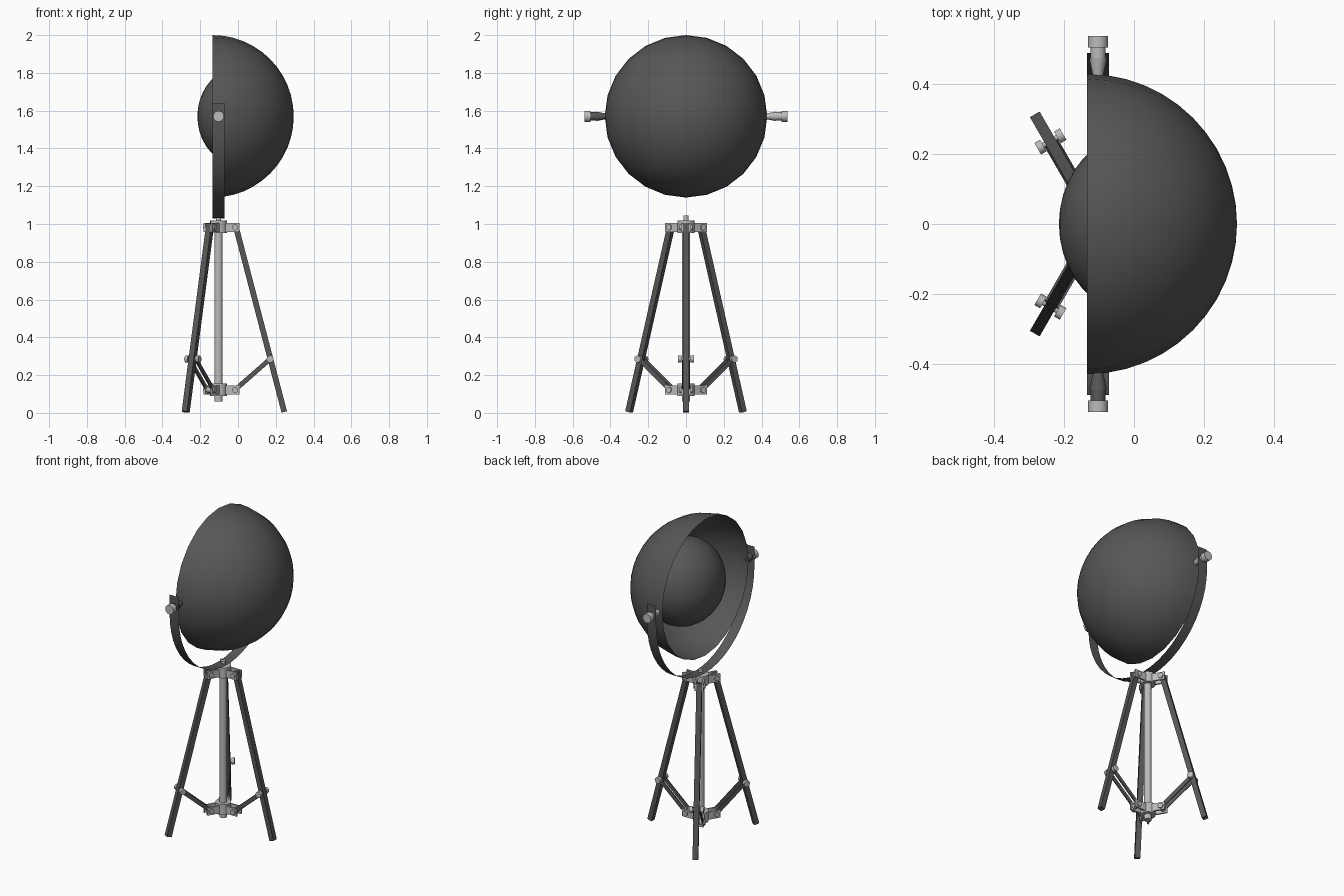
import bpy, bmesh, math
from mathutils import Matrix, Vector

if "Cube" in bpy.data.objects:
    bpy.data.objects.remove(bpy.data.objects["Cube"], do_unlink=True)


def material(name, value):
    m = bpy.data.materials.new(name)
    m.use_nodes = True
    colour = (value, value, value, 1)
    m.diffuse_color = colour
    m.node_tree.nodes["Principled BSDF"].inputs["Base Color"].default_value = colour
    return m


DARK = material("dark grey paint", 0.095)
SILVER = material("brushed silver", 0.5)

POLE_X = -0.103   # tripod and yoke axis
RIM_X = -0.135    # open face of the shade
LAMP_Z = 1.57     # tilt axis height


def finish(name, bm, mat, matrix=Matrix()):
    mesh = bpy.data.meshes.new(name)
    bm.transform(matrix)
    bm.to_mesh(mesh)
    bm.free()
    mesh.materials.append(mat)
    for p in mesh.polygons:
        p.use_smooth = True
    mesh.set_sharp_from_angle(angle=math.radians(35))
    ob = bpy.data.objects.new(name, mesh)
    bpy.context.collection.objects.link(ob)
    return ob


def rod(name, a, b, r1, mat, r2=None, matrix=Matrix(), sides=12):
    """Cylinder or cone running from a to b."""
    a, b = Vector(a), Vector(b)
    bm = bmesh.new()
    bmesh.ops.create_cone(bm, cap_ends=True, segments=sides, radius1=r1,
                          radius2=r1 if r2 is None else r2, depth=(b - a).length)
    turn = (b - a).to_track_quat('Z', 'Y').to_matrix().to_4x4()
    return finish(name, bm, mat, matrix @ Matrix.Translation((a + b) / 2) @ turn)


def beam(name, a, b, width, depth, mat, matrix):
    """Rectangular bar from a to b in an x-z plane; width is along y."""
    a, b = Vector(a), Vector(b)
    d = (b - a).normalized()
    side = Vector((0, 1, 0))
    frame = Matrix((d.cross(side), side, -d)).transposed().to_4x4()
    bm = bmesh.new()
    bmesh.ops.create_cube(bm, size=1)
    bm.transform(Matrix.Diagonal((depth, width, (b - a).length, 1)))
    return finish(name, bm, mat, matrix @ Matrix.Translation((a + b) / 2) @ frame)


# Half-dome shade, open towards -x
to_x = Matrix.Rotation(math.pi / 2, 4, 'Y')
bm = bmesh.new()
bmesh.ops.create_uvsphere(bm, u_segments=24, v_segments=24, radius=0.43)
bmesh.ops.delete(bm, geom=[v for v in bm.verts if v.co.z < -0.001], context='VERTS')
finish("lamp_shade", bm, DARK, Matrix.Translation((RIM_X, 0, LAMP_Z)) @ to_x)

# Rounded reflector inside the shade
bm = bmesh.new()
bmesh.ops.create_uvsphere(bm, u_segments=24, v_segments=20, radius=0.265)
finish("inner_reflector", bm, DARK, Matrix.Translation((0.02, 0, LAMP_Z))
       @ to_x @ Matrix.Diagonal((1, 1, 0.887, 1)))

# Thin U-shaped yoke strip
bm = bmesh.new()
radius, bend_z, steps = 0.49, 1.52, 24
path = [(radius, 1.64)]
for i in range(steps + 1):
    a = math.pi * i / steps
    path.append((radius * math.cos(a), bend_z - radius * math.sin(a)))
path.append((-radius, 1.64))
rows = [[bm.verts.new((x, y, z)) for x in (RIM_X, -0.071)] for y, z in path]
for p, q in zip(rows, rows[1:]):
    bm.faces.new((p[0], p[1], q[1], q[0]))
finish("yoke", bm, DARK)

# Tilt knobs on both sides
for label, s, body in (("left", 1, SILVER), ("right", -1, DARK)):
    def at(y):
        return (POLE_X, s * y, LAMP_Z)
    rod(label + "_knob_taper", at(0.425), at(0.475), 0.015, body, r2=0.025)
    rod(label + "_knob_neck", at(0.475), at(0.507), 0.022, body)
    rod(label + "_knob_cap", at(0.505), at(0.538), 0.029, SILVER)

# Centre pole, hubs and mounting stud
rod("centre_pole", (POLE_X, 0, 0.06), (POLE_X, 0, 1.0), 0.022, SILVER, sides=16)
rod("upper_hub", (POLE_X, 0, 0.953), (POLE_X, 0, 1.018), 0.045, SILVER, sides=16)
rod("lower_hub", (POLE_X, 0, 0.09), (POLE_X, 0, 0.155), 0.045, SILVER, sides=16)
rod("mounting_stud", (POLE_X, 0, 1.015), (POLE_X, 0, 1.045), 0.014, SILVER)

# Three legs with struts, clamps and bolts
for n in range(3):
    m = Matrix.Translation((POLE_X, 0, 0)) @ Matrix.Rotation(n * math.tau / 3, 4, 'Z')
    tag = "_%d" % (n + 1)
    beam("leg" + tag, (0.088, 0, 1.0), (0.348, 0, 0.005), 0.032, 0.03, DARK, m)
    for hub, z in (("upper", 0.982), ("lower", 0.122)):
        for s in (-1, 1):
            beam(hub + "_clamp" + tag, (0.025, s * 0.021, z), (0.112, s * 0.021, z),
                 0.01, 0.048, SILVER, m)
        rod(hub + "_clamp_bolt" + tag, (0.088, -0.034, z), (0.088, 0.034, z),
            0.016, SILVER, matrix=m)
    for s in (-1, 1):
        beam("strut" + tag, (0.085, s * 0.019, 0.12), (0.273, s * 0.019, 0.285),
             0.006, 0.025, DARK, m)
        rod("leg_bolt_head" + tag, (0.273, s * 0.023, 0.285), (0.273, s * 0.042, 0.285),
            0.019, SILVER, matrix=m)
    rod("leg_bolt" + tag, (0.273, -0.03, 0.285), (0.273, 0.03, 0.285),
        0.008, SILVER, matrix=m)
